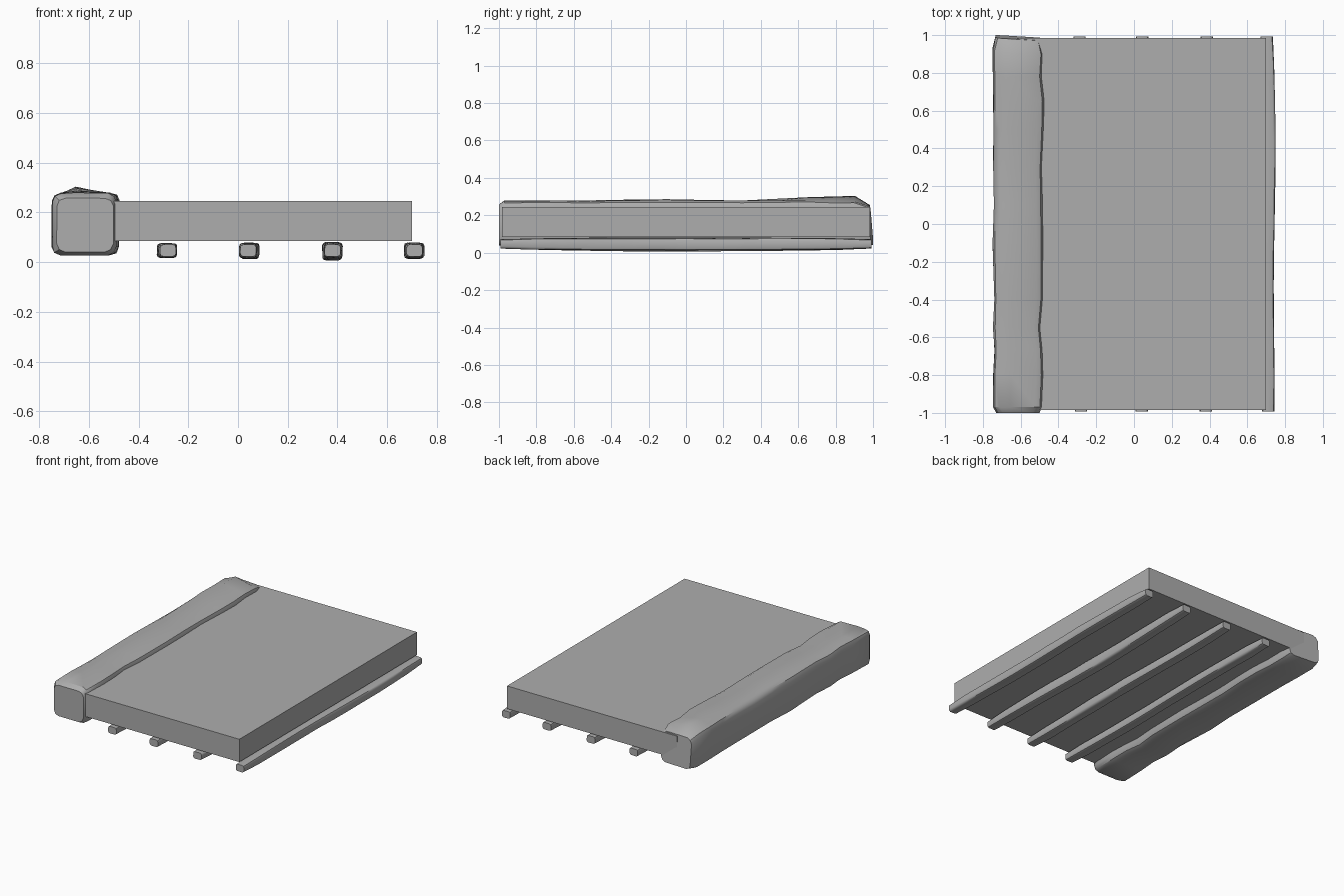
import bpy, bmesh, math, random

random.seed(4)
cube = bpy.data.objects.get("Cube")
if cube:
    bpy.data.objects.remove(cube, do_unlink=True)

# One plain grey for everything
grey = bpy.data.materials.new("plain_grey")
grey.use_nodes = True
colour = (0.42, 0.42, 0.42, 1)
grey.diffuse_color = colour
grey.node_tree.nodes["Principled BSDF"].inputs["Base Color"].default_value = colour


def finish(name, bm, smooth):
    bmesh.ops.recalc_face_normals(bm, faces=bm.faces)
    mesh = bpy.data.meshes.new(name)
    bm.to_mesh(mesh)
    bm.free()
    mesh.materials.append(grey)
    obj = bpy.data.objects.new(name, mesh)
    bpy.context.collection.objects.link(obj)
    if smooth:
        bpy.ops.object.select_all(action='DESELECT')
        obj.select_set(True)
        bpy.context.view_layer.objects.active = obj
        bpy.ops.object.shade_smooth_by_angle(angle=math.radians(35))
    return obj


def section(x0, x1, z0, z1, c, crown):
    """Chamfered rectangle with an off-centre crown on its top."""
    k = c * 0.3
    pts = [(x0 + c, z0), (x1 - c, z0), (x1 - k, z0 + k), (x1, z0 + c),
           (x1, z1 - c), (x1 - k, z1 - k), (x1 - c, z1),
           (x0 + (x1 - x0) * 0.36, z1 + crown),
           (x0 + c, z1), (x0 + k, z1 - k), (x0, z1 - c),
           (x0, z0 + c), (x0 + k, z0 + k)]
    return pts


def hewn_log(name, stations, c, rough, skew=None):
    """Loft chamfered sections along y with a little hand-cut roughness."""
    bm = bmesh.new()
    rings = []
    for i, (y, x0, x1, z0, z1, crown) in enumerate(stations):
        ring = []
        for x, z in section(x0, x1, z0, z1, c, crown):
            yy = y
            if skew and i >= len(stations) - 2:
                yy -= skew(x, z)
            # Roughness only pushes inward so the outline stays true
            pull = random.uniform(0, rough)
            x += ((x0 + x1) / 2 - x) * pull
            z += ((z0 + z1) / 2 - z) * pull
            ring.append(bm.verts.new((x, yy, z)))
        rings.append(ring)
    for a, b in zip(rings, rings[1:]):
        for j in range(len(a)):
            k = (j + 1) % len(a)
            bm.faces.new((a[j], a[k], b[k], b[j]))
    bm.faces.new(rings[0])
    bm.faces.new(rings[-1])
    return finish(name, bm, True)


# Flat slab
bm = bmesh.new()
bmesh.ops.create_cube(bm, size=1)
for v in bm.verts:
    v.co = (0.04 + v.co.x * 1.32, v.co.y * 1.97, 0.165 + v.co.z * 0.16)
finish("slab", bm, False)

# Heavy rough beam along the right edge: y, x range, z range, crown
beam = [
    (-1.0, -0.73, -0.50, 0.04, 0.26, 0.0),
    (-0.97, -0.75, -0.485, 0.027, 0.278, 0.003),
    (-0.8, -0.748, -0.48, 0.025, 0.28, 0.0),
    (-0.67, -0.74, -0.484, 0.03, 0.28, 0.0),
    (-0.55, -0.748, -0.495, 0.025, 0.276, 0.004),
    (-0.4, -0.742, -0.482, 0.028, 0.28, 0.003),
    (-0.1, -0.75, -0.478, 0.025, 0.282, 0.008),
    (0.1, -0.742, -0.484, 0.028, 0.28, 0.005),
    (0.3, -0.746, -0.486, 0.028, 0.278, 0.003),
    (0.5, -0.745, -0.478, 0.03, 0.28, 0.01),
    (0.65, -0.748, -0.475, 0.028, 0.282, 0.017),
    (0.78, -0.75, -0.486, 0.028, 0.28, 0.022),
    (0.93, -0.75, -0.482, 0.025, 0.278, 0.03),
    (1.0, -0.735, -0.495, 0.04, 0.255, 0.0),
]
hewn_log("beam", beam, 0.035, 0.03,
         lambda x, z: 0.06 * max(0, x + 0.72) + 0.12 * max(0, z - 0.12))

# Four slim wavy battens under the slab
for n, (x, sag) in enumerate([(-0.285, 0.002), (0.045, 0.006), (0.38, 0.012), (0.705, 0.006)]):
    stations = []
    for i in range(13):
        t = i / 6 - 1
        end = 0.004 if i in (0, 12) else 0
        bow = sag * math.cos(t * math.pi / 2)
        sway = 0.005 * math.sin(t * 4 + n * 2) + (0.004 if n == 3 else 0) * math.cos(t * 1.5)
        stations.append((t * 0.993, x + sway - 0.037 + end, x + sway + 0.037 - end,
                         0.018 - bow + end, 0.076 + bow * 0.5 - end, 0.0))
    hewn_log(f"batten_{n + 1}", stations, 0.013, 0.06)
